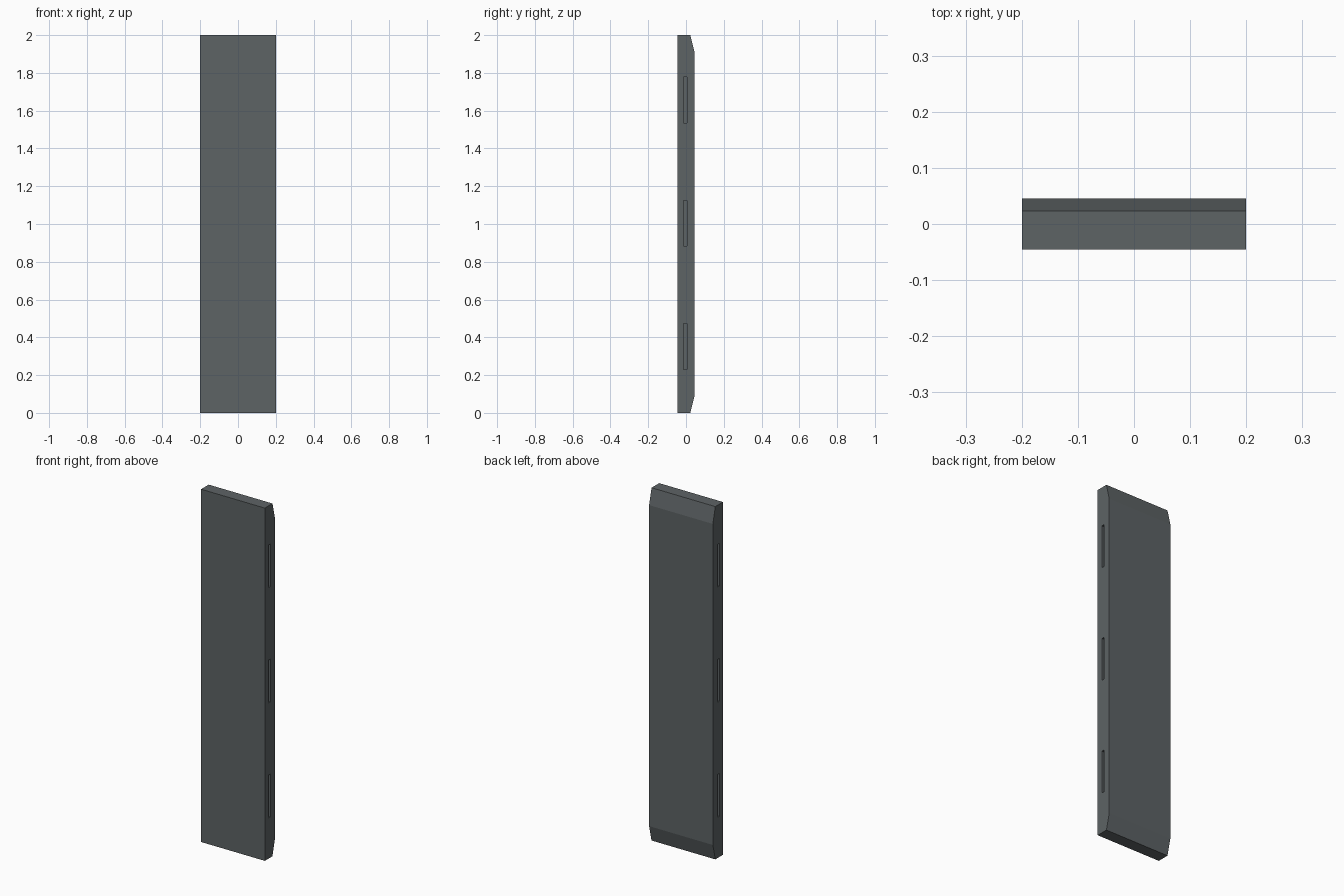
import bpy, bmesh

if "Cube" in bpy.data.objects:
    bpy.data.objects.remove(bpy.data.objects["Cube"])

W, D, H = 0.2, 0.045, 2.0


def make_object(name, bm):
    bmesh.ops.recalc_face_normals(bm, faces=bm.faces)
    mesh = bpy.data.meshes.new(name)
    bm.to_mesh(mesh)
    bm.free()
    obj = bpy.data.objects.new(name, mesh)
    bpy.context.collection.objects.link(obj)
    return obj


# Panel: side profile (y, z) with bevelled back ends, extruded across x
profile = [(-D, 0), (0.023, 0), (D, 0.09), (D, H - 0.09), (0.023, H), (-D, H)]
bm = bmesh.new()
face = bm.faces.new([bm.verts.new((-W, y, z)) for y, z in profile])
ext = bmesh.ops.extrude_face_region(bm, geom=[face])
bmesh.ops.translate(bm, vec=(2 * W, 0, 0),
                    verts=[v for v in ext["geom"] if isinstance(v, bmesh.types.BMVert)])
panel = make_object("panel", bm)

mat = bpy.data.materials.new("dark_grey")
mat.diffuse_color = (0.11, 0.125, 0.13, 1)
mat.use_nodes = True
mat.node_tree.nodes["Principled BSDF"].inputs["Base Color"].default_value = mat.diffuse_color
panel.data.materials.append(mat)

# Narrow joint slots, three along each long edge
depth = 0.04
bm = bmesh.new()
for side in (-1, 1):
    for z in (0.352, 1.004, 1.657):
        box = bmesh.ops.create_cube(bm, size=1)["verts"]
        bmesh.ops.scale(bm, vec=(2 * depth, 0.018, 0.242), verts=box)
        bmesh.ops.translate(bm, vec=(side * W, -0.004, z), verts=box)
cutter = make_object("slot_cutter", bm)
cutter.hide_render = True
cutter.hide_set(True)

cut = panel.modifiers.new("slots", "BOOLEAN")
cut.operation = "DIFFERENCE"
cut.solver = "EXACT"
cut.object = cutter
